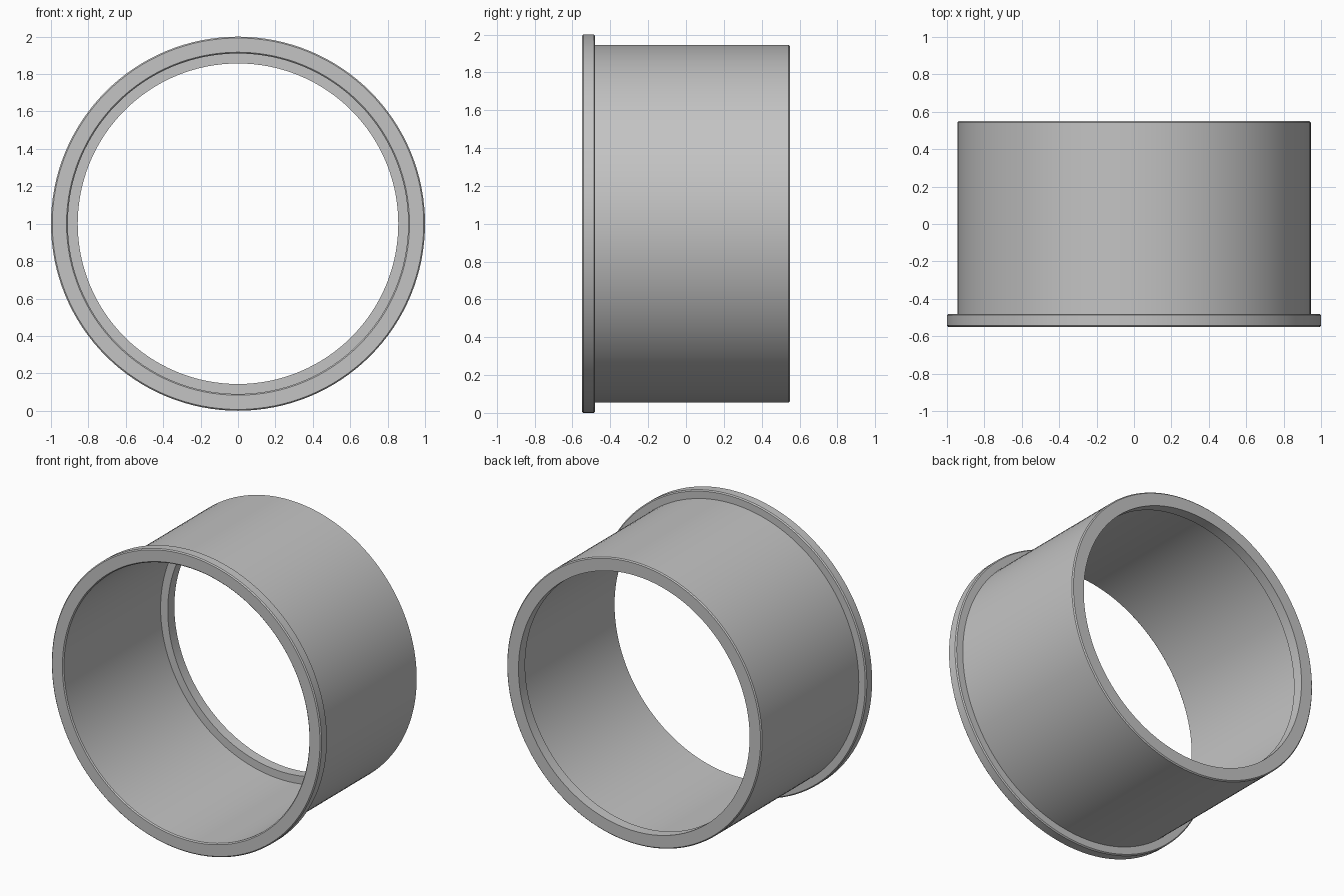
import bpy
import bmesh
from math import tau
from mathutils import Matrix, Vector

cube = bpy.data.objects.get("Cube")
if cube:
    bpy.data.objects.remove(cube, do_unlink=True)

SEGMENTS = 128
FRONT, BACK = -0.55, 0.55
FLANGE_BACK = -0.48
LIP_FRONT = 0.48
FLANGE_R, BODY_R, BORE_R, LIP_R = 1.0, 0.945, 0.91, 0.857
C = 0.007  # small edge chamfer

# Plain grey
grey = bpy.data.materials.new("plain_grey")
grey.use_nodes = True
colour = (0.55, 0.55, 0.55, 1.0)
grey.diffuse_color = colour
grey.node_tree.nodes["Principled BSDF"].inputs["Base Color"].default_value = colour

# Closed cross-section (radius, depth): flange, sleeve, inner lip, bore
profile = [
    (BORE_R + C, FRONT),
    (FLANGE_R - C, FRONT), (FLANGE_R, FRONT + C),
    (FLANGE_R, FLANGE_BACK - C), (FLANGE_R - C, FLANGE_BACK),
    (BODY_R, FLANGE_BACK),
    (BODY_R, BACK - C), (BODY_R - C, BACK),
    (LIP_R, BACK), (LIP_R, LIP_FRONT),
    (BORE_R, LIP_FRONT), (BORE_R, FRONT + C),
]

# Spin the section around the front-to-back axis
bm = bmesh.new()
rings = []
for i in range(SEGMENTS):
    turn = Matrix.Rotation(tau * i / SEGMENTS, 3, "Y")
    rings.append([bm.verts.new(turn @ Vector((0, y, r))) for r, y in profile])
count = len(profile)
for i in range(SEGMENTS):
    a, b = rings[i], rings[(i + 1) % SEGMENTS]
    for j in range(count):
        k = (j + 1) % count
        bm.faces.new((a[j], a[k], b[k], b[j]))
bmesh.ops.recalc_face_normals(bm, faces=bm.faces[:])

mesh = bpy.data.meshes.new("flanged_sleeve")
bm.to_mesh(mesh)
bm.free()
mesh.materials.append(grey)
sleeve = bpy.data.objects.new("flanged_sleeve", mesh)
sleeve.location.z = FLANGE_R
bpy.context.collection.objects.link(sleeve)

# Smooth walls, crisp rims
bpy.ops.object.select_all(action="DESELECT")
sleeve.select_set(True)
bpy.context.view_layer.objects.active = sleeve
bpy.ops.object.shade_smooth_by_angle(angle=0.5)
